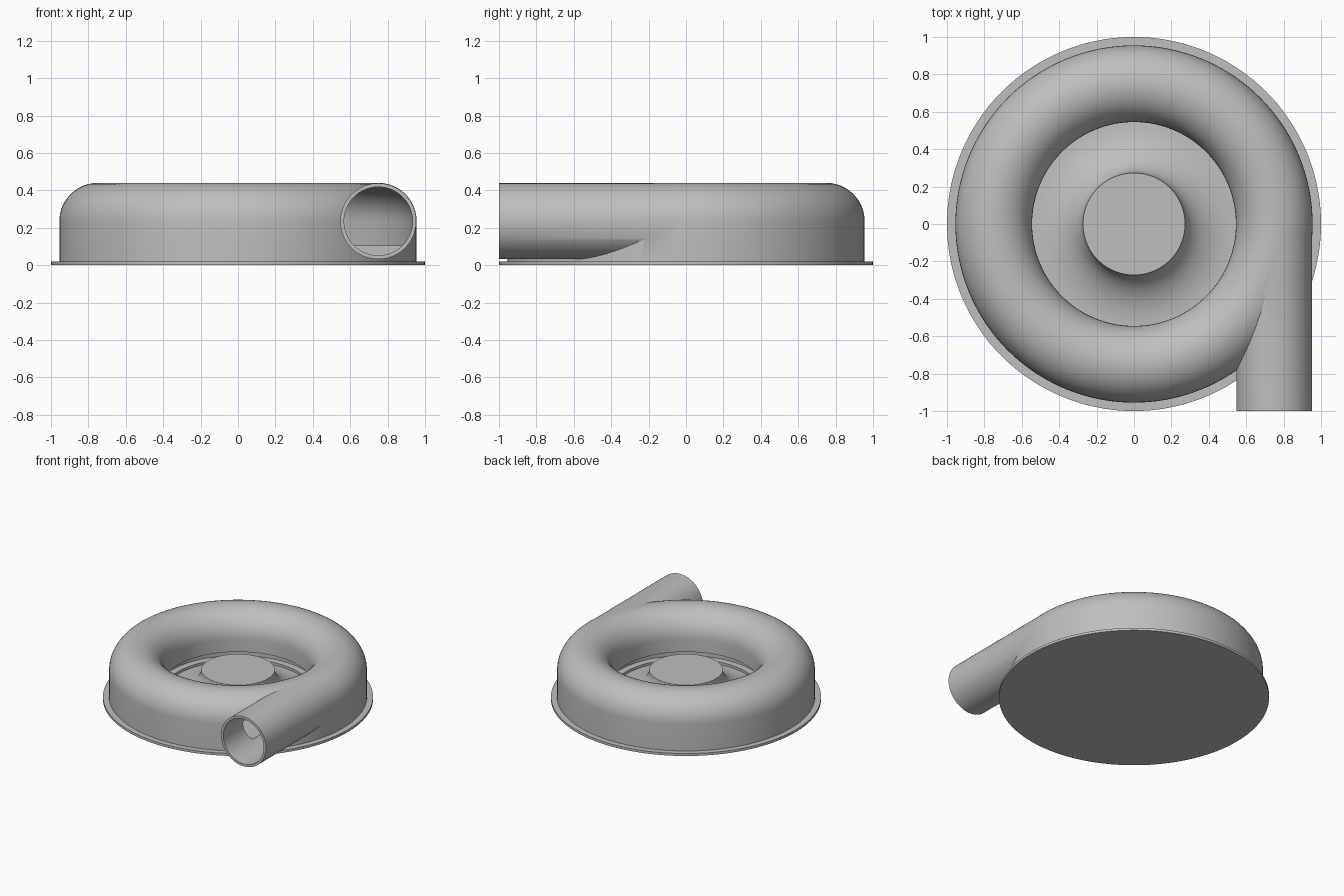
import bpy, bmesh, math
from mathutils import Matrix, Vector

cube = bpy.data.objects.get("Cube")
if cube:
    bpy.data.objects.remove(cube, do_unlink=True)

# Single grey finish
grey = bpy.data.materials.new("casting_grey")
grey.use_nodes = True
colour = (0.52, 0.52, 0.52, 1)
grey.diffuse_color = colour
grey.node_tree.nodes["Principled BSDF"].inputs["Base Color"].default_value = colour

RING, MID = 0.75, 0.235   # centre line of the scroll: radius and height


def finish(bm, name):
    bmesh.ops.recalc_face_normals(bm, faces=bm.faces)
    mesh = bpy.data.meshes.new(name)
    bm.to_mesh(mesh)
    bm.free()
    mesh.materials.append(grey)
    obj = bpy.data.objects.new(name, mesh)
    bpy.context.collection.objects.link(obj)
    return obj


def arc(radius, steps=24):
    """Half circle over the scroll, outer side to inner side."""
    return [(RING + radius * math.cos(math.pi * i / steps),
             MID + radius * math.sin(math.pi * i / steps)) for i in range(steps + 1)]


def revolve(name, profile, closed, steps=144):
    bm = bmesh.new()
    verts = [bm.verts.new((r, 0, z)) for r, z in profile]
    edges = [bm.edges.new(pair) for pair in zip(verts, verts[1:])]
    if closed:
        edges.append(bm.edges.new((verts[-1], verts[0])))
    bmesh.ops.spin(bm, geom=verts + edges, cent=(0, 0, 0), axis=(0, 0, 1),
                   angle=2 * math.pi, steps=steps, use_merge=True)
    bmesh.ops.remove_doubles(bm, verts=bm.verts, dist=0.0001)
    return finish(bm, name)


def rod(name, radius, y0, y1):
    bm = bmesh.new()
    place = Matrix.Translation(Vector((RING, (y0 + y1) / 2, MID))) @ Matrix.Rotation(math.pi / 2, 4, 'X')
    bmesh.ops.create_cone(bm, cap_ends=True, segments=96, radius1=radius,
                          radius2=radius, depth=y1 - y0, matrix=place)
    return finish(bm, name)


def combine(target, tool, operation):
    mod = target.modifiers.new(operation.lower(), 'BOOLEAN')
    mod.operation, mod.solver, mod.object = operation, 'EXACT', tool
    bpy.ops.object.select_all(action='DESELECT')
    bpy.context.view_layer.objects.active = target
    target.select_set(True)
    bpy.ops.object.modifier_apply(modifier=mod.name)
    bpy.data.objects.remove(tool, do_unlink=True)


# Flanged base, scroll and flared hub in one turned profile
hub = [(0.545 - 0.272 * math.sin(a), 0.24 - 0.185 * math.cos(a))
       for a in (math.pi / 2 * i / 16 for i in range(17))]
housing = revolve("scroll_housing",
                  [(0, 0), (1, 0), (1, 0.02), (0.955, 0.02)] + arc(0.205) + hub + [(0, 0.24)],
                  False)

# Outlet pipe leaving the scroll at a tangent
combine(housing, rod("outlet_pipe", 0.203, -1.0, 0.0), 'UNION')

# Hollow channel with a slot opening towards the hub
channel = revolve("channel_cutter",
                  [(0.935, 0.105)] + arc(0.185)
                  + [(0.565, 0.13), (0.53, 0.13), (0.53, 0.075), (0.6, 0.075), (0.6, 0.105)],
                  True)
combine(housing, channel, 'DIFFERENCE')

# Bore of the outlet
combine(housing, rod("bore_cutter", 0.183, -1.1, -0.05), 'DIFFERENCE')

bpy.ops.object.shade_smooth_by_angle(angle=math.radians(30))
